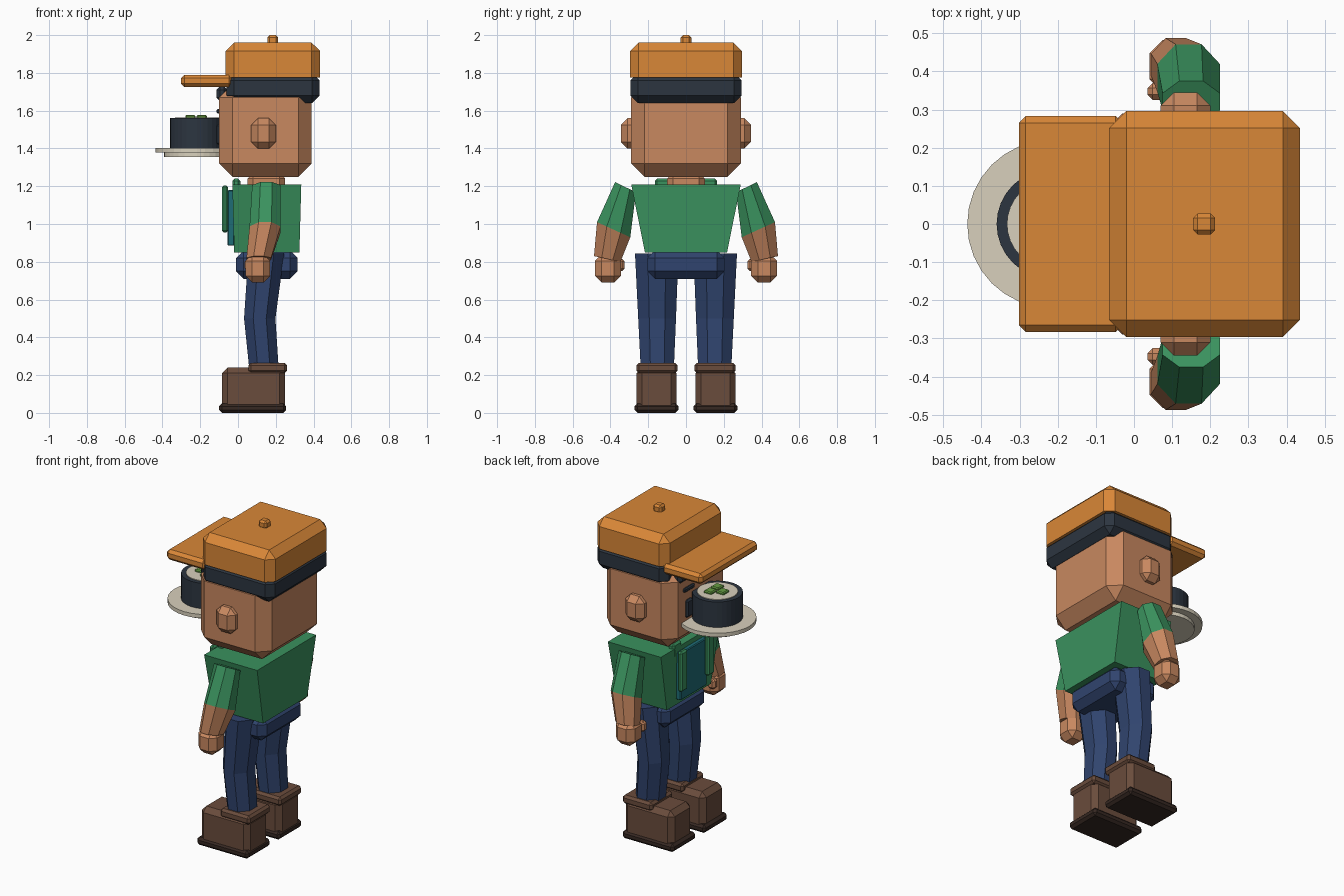
import bpy, bmesh, math
from mathutils import Vector

default = bpy.data.objects.get("Cube")
if default:
    bpy.data.objects.remove(default, do_unlink=True)


def material(name, rgb):
    linear = [(c / 255 / 12.92) if c < 11 else ((c / 255 + 0.055) / 1.055) ** 2.4 for c in rgb]
    m = bpy.data.materials.new(name)
    m.use_nodes = True
    m.diffuse_color = (*linear, 1)
    m.node_tree.nodes["Principled BSDF"].inputs["Base Color"].default_value = (*linear, 1)
    return m


orange = material("cap orange", (217, 135, 55))
skin = material("skin", (200, 136, 96))
green = material("shirt green", (58, 146, 94))
navy = material("trouser navy", (48, 68, 110))
brown = material("shoe brown", (106, 76, 60))
sole_dark = material("sole dark brown", (54, 40, 34))
dark = material("charcoal", (44, 53, 64))
cream = material("cream", (216, 208, 188))
teal = material("apron teal", (30, 108, 118))
leaf = material("leaf green", (100, 155, 65))


def finish(name, bm, mat):
    bmesh.ops.recalc_face_normals(bm, faces=bm.faces[:])
    mesh = bpy.data.meshes.new(name)
    bm.to_mesh(mesh)
    bm.free()
    mesh.materials.append(mat)
    ob = bpy.data.objects.new(name, mesh)
    bpy.context.collection.objects.link(ob)
    return ob


def box(name, x, y, z, mat, bevel=0.0, keep_base=False):
    """Chamfered box from (min, max) ranges; keep_base leaves the bottom sharp."""
    bm = bmesh.new()
    bmesh.ops.create_cube(bm, size=1)
    for v in bm.verts:
        v.co = Vector([r[0] + (c + 0.5) * (r[1] - r[0]) for c, r in zip(v.co, (x, y, z))])
    if bevel:
        edges = [e for e in bm.edges
                 if not (keep_base and all(v.co.z < z[0] + 0.001 for v in e.verts))]
        bmesh.ops.bevel(bm, geom=edges, offset=bevel, segments=1, affect='EDGES')
    return finish(name, bm, mat)


def side_box(name, s, x, y, z, mat, bevel=0.0, keep_base=False):
    return box(name, x, sorted((s * y[0], s * y[1])), z, mat, bevel, keep_base)


def loft(name, rings, mat, sides=8):
    """Rings are (centre, half extent in x, half extent vector across)."""
    bm = bmesh.new()
    loops = []
    k = 1 / math.cos(math.pi / sides)
    for centre, hx, across in rings:
        loop = []
        for i in range(sides):
            a = (i + 0.5) * math.tau / sides
            p = Vector(centre) + Vector((hx, 0, 0)) * math.cos(a) * k
            loop.append(bm.verts.new(p + Vector(across) * math.sin(a) * k))
        loops.append(loop)
    for a, b in zip(loops, loops[1:]):
        for i in range(sides):
            j = (i + 1) % sides
            bm.faces.new((a[i], a[j], b[j], b[i]))
    bm.faces.new(loops[0])
    bm.faces.new(loops[-1])
    return finish(name, bm, mat)


def disc(name, x, r, z, mat, sides=32):
    bm = bmesh.new()
    bmesh.ops.create_cone(bm, cap_ends=True, segments=sides, radius1=r, radius2=r, depth=z[1] - z[0])
    bmesh.ops.translate(bm, verts=bm.verts[:], vec=(x, 0, (z[0] + z[1]) / 2))
    return finish(name, bm, mat)


# Head and cap
box("head", (-0.10, 0.39), (-0.29, 0.29), (1.25, 1.74), skin, 0.07)
box("neck", (0.05, 0.25), (-0.10, 0.10), (1.15, 1.27), skin, 0.03)
box("cap_band", (-0.06, 0.432), (-0.294, 0.294), (1.64, 1.80), dark, 0.04)
box("cap_crown", (-0.065, 0.435), (-0.296, 0.296), (1.775, 1.96), orange, 0.045, True)
box("cap_brim", (-0.302, -0.03), (-0.283, 0.283), (1.725, 1.79), orange, 0.018)
box("cap_button", (0.155, 0.212), (-0.028, 0.028), (1.95, 2.0), orange, 0.012)
box("hair_fringe", (-0.115, -0.055), (-0.22, 0.22), (1.65, 1.73), dark, 0.02)

# Torso, apron and hips
torso = box("torso", (-0.03, 0.335), (-0.29, 0.29), (0.85, 1.21), green)
for v in torso.data.vertices:
    if v.co.z < 1:
        v.co.y *= 0.75
        v.co.x += 0.01 if v.co.x < 0 else -0.01
box("apron_bib", (-0.055, -0.02), (-0.13, 0.13), (0.885, 1.18), teal, 0.005)
box("hips", (-0.01, 0.315), (-0.205, 0.205), (0.71, 0.86), navy, 0.04, False)

for s, side in ((1, "right"), (-1, "left")):
    # Face and straps
    side_box(side + "_ear", s, (0.07, 0.20), (0.25, 0.345), (1.40, 1.56), skin, 0.035)
    side_box(side + "_eye", s, (-0.115, -0.09), (0.09, 0.15), (1.42, 1.53), dark, 0.01)
    side_box(side + "_brow", s, (-0.113, -0.09), (0.07, 0.17), (1.585, 1.61), dark, 0.006)
    side_box(side + "_strap", s, (-0.085, -0.053), (0.10, 0.165), (0.955, 1.205), green, 0.01)
    side_box(side + "_strap_top", s, (-0.03, 0.012), (0.08, 0.165), (1.15, 1.24), green, 0.012)

    # Arm
    elbow = ((0.143, s * 0.383, 0.97), 0.082, (0, s * 0.088, 0.04))
    loft(side + "_sleeve", [((0.15, s * 0.32, 1.195), 0.075, (0, s * 0.055, 0.027)), elbow], green)
    loft(side + "_forearm", [elbow, ((0.11, s * 0.417, 0.815), 0.065, (0, s * 0.07, 0.015))], skin)
    side_box(side + "_hand", s, (0.04, 0.17), (0.345, 0.482), (0.69, 0.84), skin, 0.035)
    side_box(side + "_thumb", s, (0.035, 0.085), (0.325, 0.37), (0.75, 0.815), skin, 0.014)

    # Leg
    loft(side + "_leg", [((0.15, s * 0.155, 0.845), 0.095, (0, s * 0.115, 0)),
                         ((0.115, s * 0.153, 0.50), 0.083, (0, s * 0.10, 0)),
                         ((0.137, s * 0.152, 0.24), 0.078, (0, s * 0.088, 0))], navy)

    # Shoe
    side_box(side + "_sole", s, (-0.10, 0.255), (0.04, 0.272), (0.0, 0.05), sole_dark, 0.015)
    side_box(side + "_shoe", s, (-0.085, 0.25), (0.05, 0.262), (0.035, 0.24), brown, 0.03, True)
    side_box(side + "_shoe_cuff", s, (0.055, 0.26), (0.045, 0.262), (0.21, 0.265), brown, 0.014)

# Mouth
box("mouth", (-0.112, -0.09), (-0.06, 0.06), (1.36, 1.38), dark, 0.006)

# Plate with rice roll
centre = -0.217
disc("plate_foot", centre, 0.175, (1.355, 1.385), cream)
disc("plate", centre, 0.22, (1.378, 1.402), cream)
disc("roll_wrap", centre, 0.143, (1.40, 1.56), dark)
disc("roll_rice", centre, 0.116, (1.50, 1.564), cream)
for i, (dx, dy) in enumerate(((-0.035, 0), (0.025, 0.035), (0.025, -0.035))):
    x = centre + dx
    box("roll_filling_%d" % i, (x - 0.027, x + 0.027), (dy - 0.03, dy + 0.03),
        (1.55, 1.577), leaf, 0.006)
